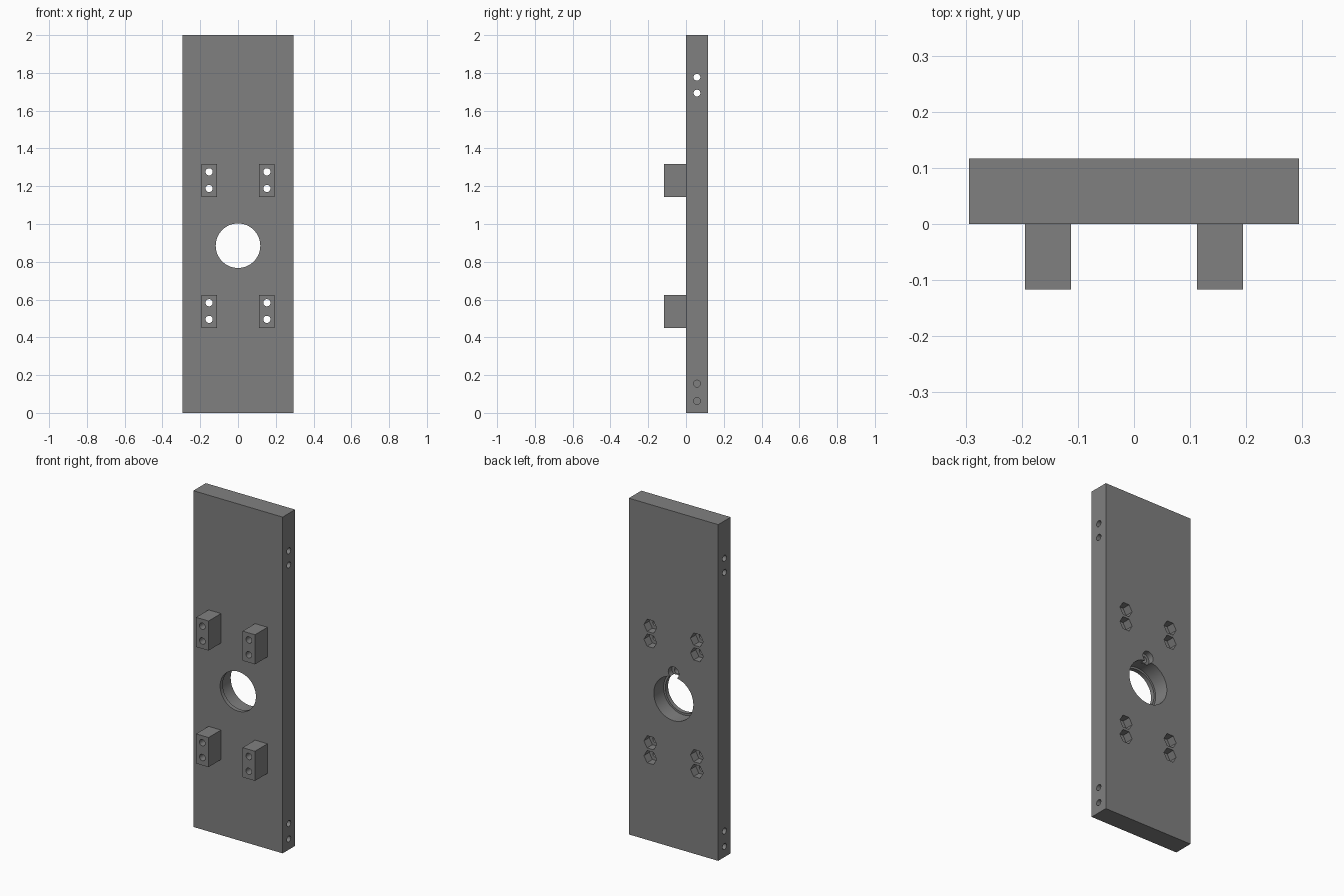
import bpy, math
from mathutils import Matrix

if "Cube" in bpy.data.objects:
    bpy.data.objects.remove(bpy.data.objects["Cube"])

grey = bpy.data.materials.new("plain grey")
grey.diffuse_color = (0.216, 0.216, 0.216, 1)
grey.use_nodes = True
grey.node_tree.nodes["Principled BSDF"].inputs["Base Color"].default_value = grey.diffuse_color


def box(name, x0, x1, y0, y1, z0, z1):
    bpy.ops.mesh.primitive_cube_add(size=1)
    ob = bpy.context.object
    ob.name = name
    ob.data.transform(Matrix.Translation(((x0 + x1) / 2, (y0 + y1) / 2, (z0 + z1) / 2))
                      @ Matrix.Diagonal((x1 - x0, y1 - y0, z1 - z0, 1)))
    ob.data.materials.append(grey)
    return ob


def drill(ob, axis, a, b, u, z, r, sides=32):
    """Cut a round or hexagonal hole from a to b along x or y, at cross position u and height z."""
    bpy.ops.mesh.primitive_cylinder_add(vertices=sides, radius=r, depth=abs(b - a))
    cutter = bpy.context.object
    mid = (a + b) / 2
    if axis == 'x':
        place = Matrix.Translation((mid, u, z)) @ Matrix.Rotation(math.pi / 2, 4, 'Y')
    else:
        turn = Matrix.Rotation(math.pi / 6 if sides == 6 else 0, 4, 'Z')  # hexagon points sideways
        place = Matrix.Translation((u, mid, z)) @ Matrix.Rotation(math.pi / 2, 4, 'X') @ turn
    cutter.data.transform(place)
    cutter.data.materials.append(grey)
    mod = ob.modifiers.new("hole", 'BOOLEAN')
    mod.operation, mod.solver, mod.object = 'DIFFERENCE', 'EXACT', cutter
    bpy.context.view_layer.objects.active = ob
    bpy.ops.object.modifier_apply(modifier=mod.name)
    bpy.data.objects.remove(cutter)


def finish(ob):
    bpy.ops.object.select_all(action='DESELECT')
    ob.select_set(True)
    bpy.context.view_layer.objects.active = ob
    bpy.ops.object.shade_smooth_by_angle(angle=math.radians(30))


W, T = 0.294, 0.117
BOLT_X, BOLT_R = 0.153, 0.019

# Upright plate with a stepped bore
plate = box("plate", -W, W, 0, T, 0, 2)
drill(plate, 'y', -0.1, 0.2, 0, 0.885, 0.118, 64)
drill(plate, 'y', 0.025, 0.2, 0, 0.885, 0.130, 64)

# Small stepped screw recess above the bore
drill(plate, 'y', 0.082, 0.2, 0, 1.040, 0.035)
drill(plate, 'y', 0.045, 0.2, 0, 1.040, 0.019)

# Side holes: upper pair goes through, lower pair is blind
for z in (1.777, 1.693):
    drill(plate, 'x', -0.4, 0.4, 0.058, z, 0.018)
for z in (0.155, 0.063):
    for s in (-1, 1):
        drill(plate, 'x', s * 0.18, s * 0.4, 0.058, z, 0.018)

# Four stand-off blocks, each with two bolts and hexagonal nut pockets behind
for row, z0, z1, bolts in (("upper", 1.142, 1.318, (1.276, 1.188)),
                           ("lower", 0.449, 0.625, (0.583, 0.495))):
    for side, s in (("left", -1), ("right", 1)):
        x = s * BOLT_X
        block = box(f"{row}_{side}_block", x - 0.041, x + 0.041, -T, 0, z0, z1)
        for z in bolts:
            drill(block, 'y', -0.2, 0.1, x, z, BOLT_R)
            drill(plate, 'y', -0.1, 0.2, x, z, BOLT_R)
            drill(plate, 'y', 0.067, 0.2, x, z, 0.042, 6)
        finish(block)
finish(plate)
